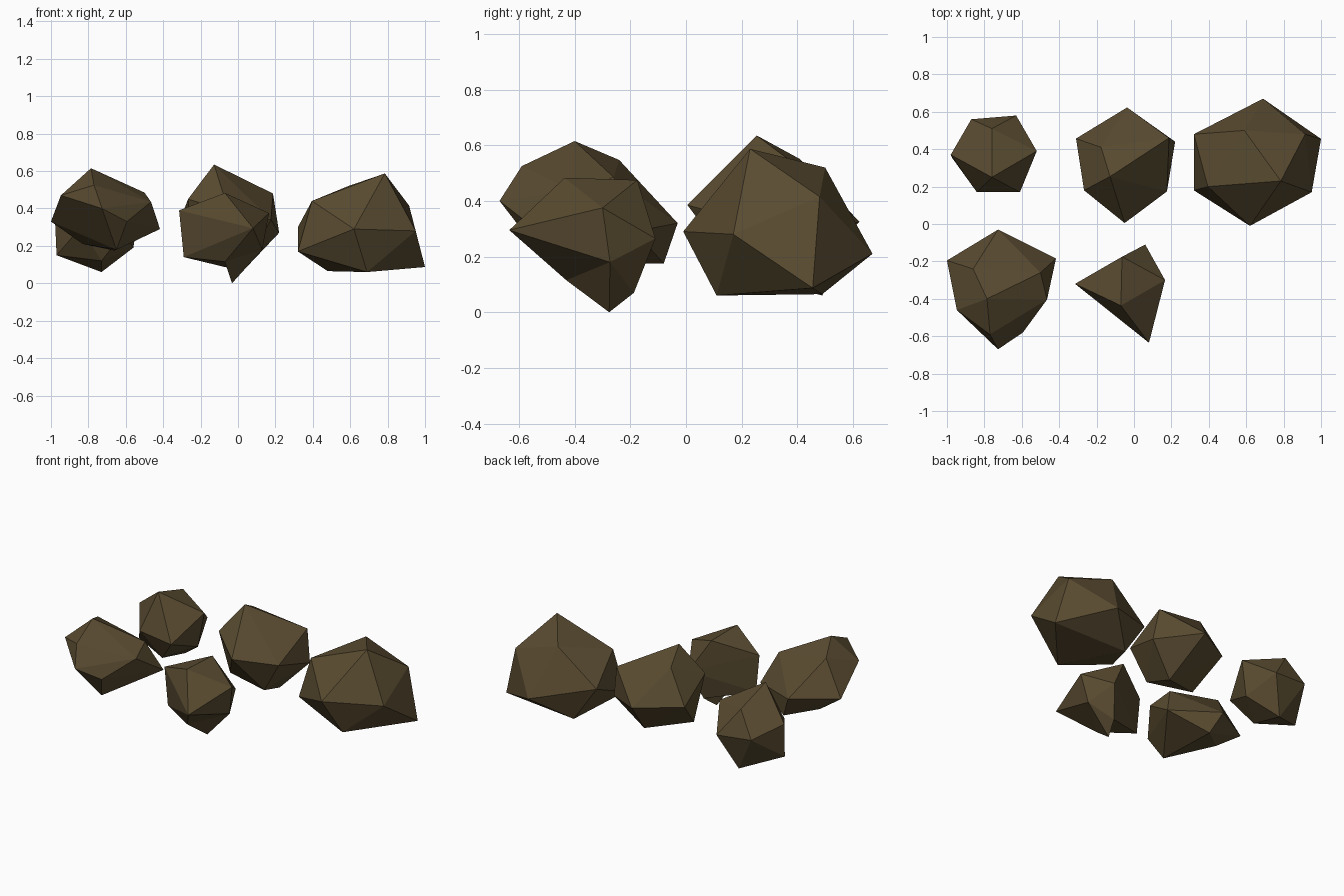
import bpy, bmesh
from mathutils import Vector

stone = bpy.data.materials.new("brown_stone")
stone.diffuse_color = (0.10, 0.07, 0.03, 1)


def rock(name, corners):
    """Faceted rock: convex hull of a few corner points."""
    bm = bmesh.new()
    for c in corners:
        bm.verts.new(Vector(c))
    bmesh.ops.convex_hull(bm, input=bm.verts[:])
    loose = [v for v in bm.verts if not v.link_faces]
    bmesh.ops.delete(bm, geom=loose, context='VERTS')
    bmesh.ops.recalc_face_normals(bm, faces=bm.faces[:])
    mesh = bpy.data.meshes.new(name)
    bm.to_mesh(mesh)
    bm.free()
    mesh.materials.append(stone)
    obj = bpy.data.objects.new(name, mesh)
    bpy.context.collection.objects.link(obj)
    return obj


# small, nearly regular rock at the back left: crown, waist, foot
rock("rock_back_left",
     [(-.76, .51, .47), (-.76, .25, .55), (-.52, .39, .42), (-.98, .37, .375),
      (-.63, .58, .29), (-.87, .56, .31), (-.84, .17, .30), (-.61, .17, .27),
      (-.56, .38, .19), (-.97, .35, .15), (-.73, .25, .12), (-.73, .49, .06)])

# medium rock at the back middle: crown, waist, foot
rock("rock_back_middle",
     [(-.128, .254, .635), (-.176, .41, .55), (.187, .46, .48),
      (-.267, .18, .45), (-.05, .005, .385), (.176, .174, .34),
      (-.31, .457, .34), (-.037, .623, .325), (.22, .44, .27),
      (-.24, .26, .15), (.06, .19, .14), (.04, .38, .08)])

# large rock at the back right: crown, waist, foot
rock("rock_back_right",
     [(.785, .23, .587), (.59, .50, .52), (.395, .20, .44), (.915, .48, .415),
      (.62, -.01, .29), (.95, .17, .28), (.32, .48, .30), (.69, .67, .21),
      (.32, .18, .17), (1.0, .455, .087), (.69, .11, .06), (.48, .49, .065)])

# broad rock at the front left: crown, waist, foot
rock("rock_front_left",
     [(-.786, -.40, .615), (-.86, -.24, .547), (-.77, -.59, .525),
      (-.50, -.26, .485), (-.947, -.46, .47), (-.465, -.404, .435),
      (-.727, -.67, .40), (-1.0, -.195, .33), (-.727, -.03, .32),
      (-.417, -.184, .29), (-.594, -.58, .33), (-.83, -.22, .21),
      (-.66, -.08, .175), (-.65, -.50, .18)])

# pointed rock at the front middle: crown, waist, foot
foot = [(.13, -.273, .18), (-.07, -.43, .115), (0, -.187, .07)]
rock("rock_front_middle",
     [(-.07, -.436, .483), (-.064, -.175, .475), (-.315, -.32, .39),
      (.166, -.30, .375), (.08, -.635, .295), (.06, -.11, .265),
      (-.29, -.32, .14)] + foot)
# small spike under its foot
rock("rock_front_middle_tip", foot + [(-.032, -.276, 0)])
